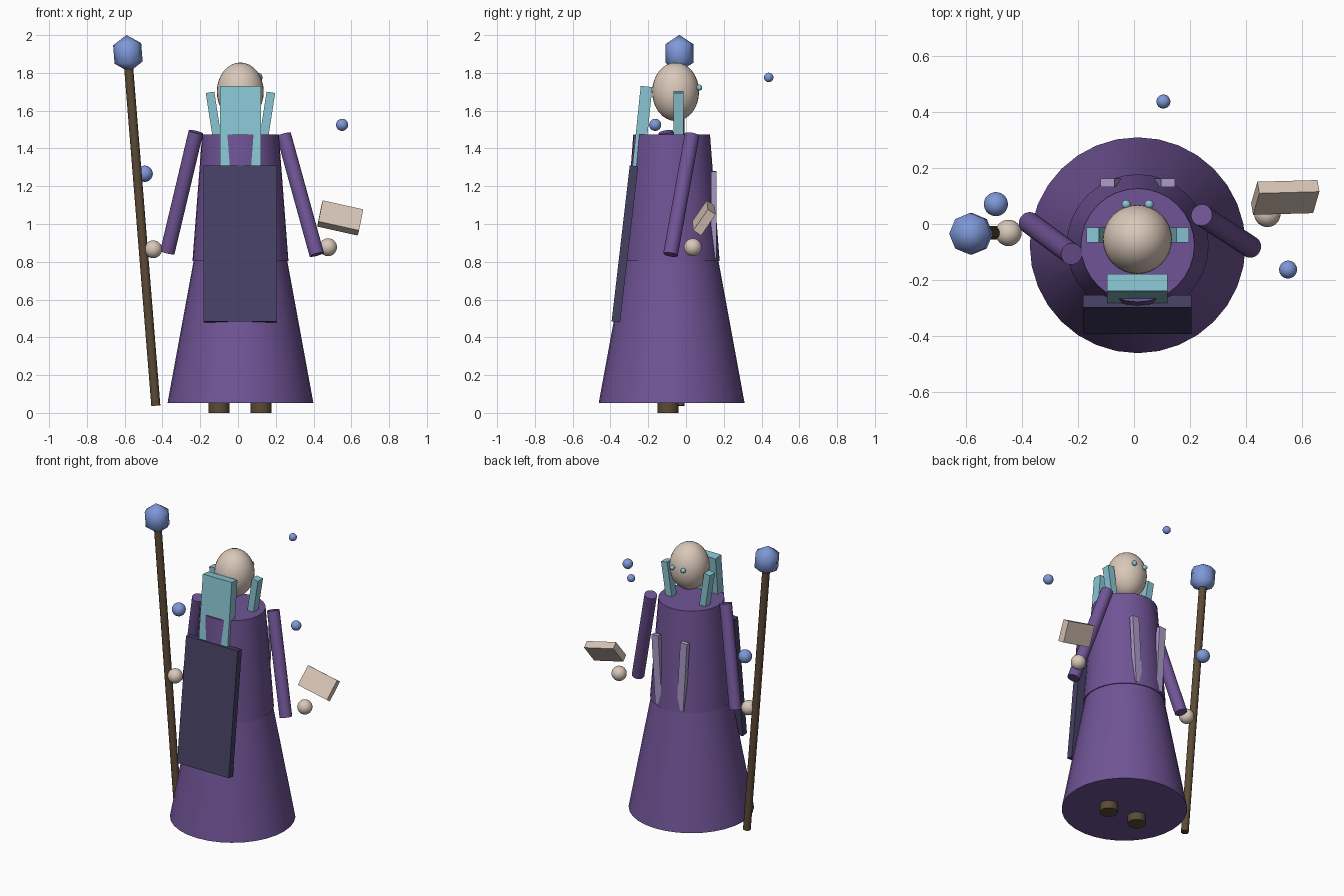
import bpy, math
from mathutils import Vector, Matrix

if "Cube" in bpy.data.objects:
    bpy.data.objects.remove(bpy.data.objects["Cube"])


def mat(name, rgb):
    m = bpy.data.materials.new(name)
    lin = [(c / 255 / 12.92) if c < 11 else ((c / 255 + 0.055) / 1.055) ** 2.4 for c in rgb]
    m.diffuse_color = (*lin, 1)
    m.use_nodes = True
    m.node_tree.nodes["Principled BSDF"].inputs["Base Color"].default_value = m.diffuse_color
    return m


PURPLE = mat("purple_cloth", (112, 84, 150))
NAVY = mat("dark_cloth", (70, 65, 100))
TEAL = mat("teal_plate", (138, 197, 210))
SKIN = mat("pale_skin", (218, 200, 186))
PAPER = mat("book_cover", (216, 198, 184))
WOOD = mat("brown_wood", (92, 74, 54))
BLUE = mat("blue_crystal", (126, 152, 216))
LILAC = mat("lilac_cloth", (172, 156, 200))


def finish(name, material, smooth=True):
    o = bpy.context.object
    o.name = name
    o.data.materials.append(material)
    if smooth:
        bpy.ops.object.shade_smooth_by_angle(angle=math.radians(40))
    return o


def rod(name, a, b, r1, r2, material, sides=32):
    """Cylinder or cone frustum running from a to b."""
    a, b = Vector(a), Vector(b)
    d = b - a
    bpy.ops.mesh.primitive_cone_add(vertices=sides, radius1=r1, radius2=r2, depth=d.length,
                                    location=(a + b) / 2,
                                    rotation=d.to_track_quat('Z', 'Y').to_euler())
    return finish(name, material)


def ball(name, loc, r, material, scale=(1, 1, 1)):
    bpy.ops.mesh.primitive_uv_sphere_add(segments=32, ring_count=16, radius=r, location=loc)
    bpy.context.object.scale = scale
    o = finish(name, material, False)
    bpy.ops.object.shade_smooth()
    return o


def box(name, loc, size, material, rot=None):
    bpy.ops.mesh.primitive_cube_add(size=1)
    o = finish(name, material, False)
    o.matrix_world = (Matrix.Translation(loc) @ (rot or Matrix()).to_4x4()
                      @ Matrix.Diagonal((*size, 1)))
    return o


def lean(p, q):
    """Rotation that carries the z axis along p to q, keeping x or y level."""
    d = Vector(q) - Vector(p)
    return Vector((0, 0, 1)).rotation_difference(d).to_matrix()


def slat(name, p, q, w, t, material):
    """Box whose long axis runs from p to q."""
    p, q = Vector(p), Vector(q)
    return box(name, (p + q) / 2, (w, t, (q - p).length), material, lean(p, q))


CX, CY = 0.013, -0.076

# Robe
rod("lower_robe", (CX, CY, 0.053), (CX, CY, 0.81), 0.386, 0.247, PURPLE)
rod("upper_robe", (CX, CY, 0.805), (CX, CY, 1.475), 0.254, 0.203, PURPLE)

# Feet, collar side plates, back ribbons and eyes come in pairs
for s, side in ((-1, "left"), (1, "right")):
    x = 0.011 + s * 0.111
    rod(side + "_foot", (x, -0.095, 0), (x, -0.095, 0.12), 0.056, 0.056, WOOD)
    slat(side + "_collar_plate", (CX + s * 0.115, -0.04, 1.40),
         (CX + s * 0.161, -0.04, 1.697), 0.046, 0.054, TEAL)
    slat(side + "_back_ribbon", (CX + s * 0.08, 0.147, 0.82),
         (CX + s * 0.108, 0.147, 1.28), 0.05, 0.03, LILAC)
    ball(side + "_eye", (0.013 + s * 0.041, 0.07, 1.722), 0.016, TEAL)

# Head
ball("head", (0.012, -0.055, 1.70), 0.124, SKIN, (1, 1, 1.25))

# Front collar plate and hanging panel
slat("front_collar_plate", (0.012, -0.26, 1.23), (0.012, -0.209, 1.728), 0.217, 0.062, TEAL)
slat("front_panel", (0.012, -0.3715, 0.482), (0.012, -0.2755, 1.308), 0.388, 0.045, NAVY)

# Arms and hands
rod("left_arm", (-0.374, 0.004, 0.85), (-0.223, -0.107, 1.487), 0.039, 0.039, PURPLE)
rod("right_arm", (0.417, -0.082, 0.838), (0.242, 0.032, 1.473), 0.039, 0.039, PURPLE)
ball("left_hand", (-0.449, -0.032, 0.866), 0.047, SKIN)
ball("right_hand", (0.477, 0.036, 0.877), 0.047, SKIN)

# Staff with crystal
rod("staff", (-0.435, -0.032, 0.038), (-0.579, -0.032, 1.83), 0.024, 0.024, WOOD, 12)
bpy.ops.mesh.primitive_uv_sphere_add(segments=8, ring_count=2, radius=1)
gem = finish("staff_crystal", BLUE, False)
bpy.ops.object.shade_smooth()
gem.scale = (0.086, 0.086, 0.098)
gem.location = (-0.583, -0.035, 1.903)
gem.rotation_euler = (0, math.radians(-4.6), 0)

# Floating book
u = Vector((0.216, 0.006, -0.048)).normalized()
v = Vector((0.02, 0.077, 0.112))
v = (v - u * v.dot(u)).normalized()
w = u.cross(v)
box("book", (0.541, 0.095, 1.032), (0.22, 0.137, 0.05), PAPER, Matrix((u, v, w)).transposed())

# Floating orbs
ball("right_orb", (0.551, -0.163, 1.525), 0.032, BLUE)
ball("back_orb", (0.105, 0.438, 1.776), 0.025, BLUE)
ball("left_orb", (-0.494, 0.071, 1.266), 0.043, BLUE)
